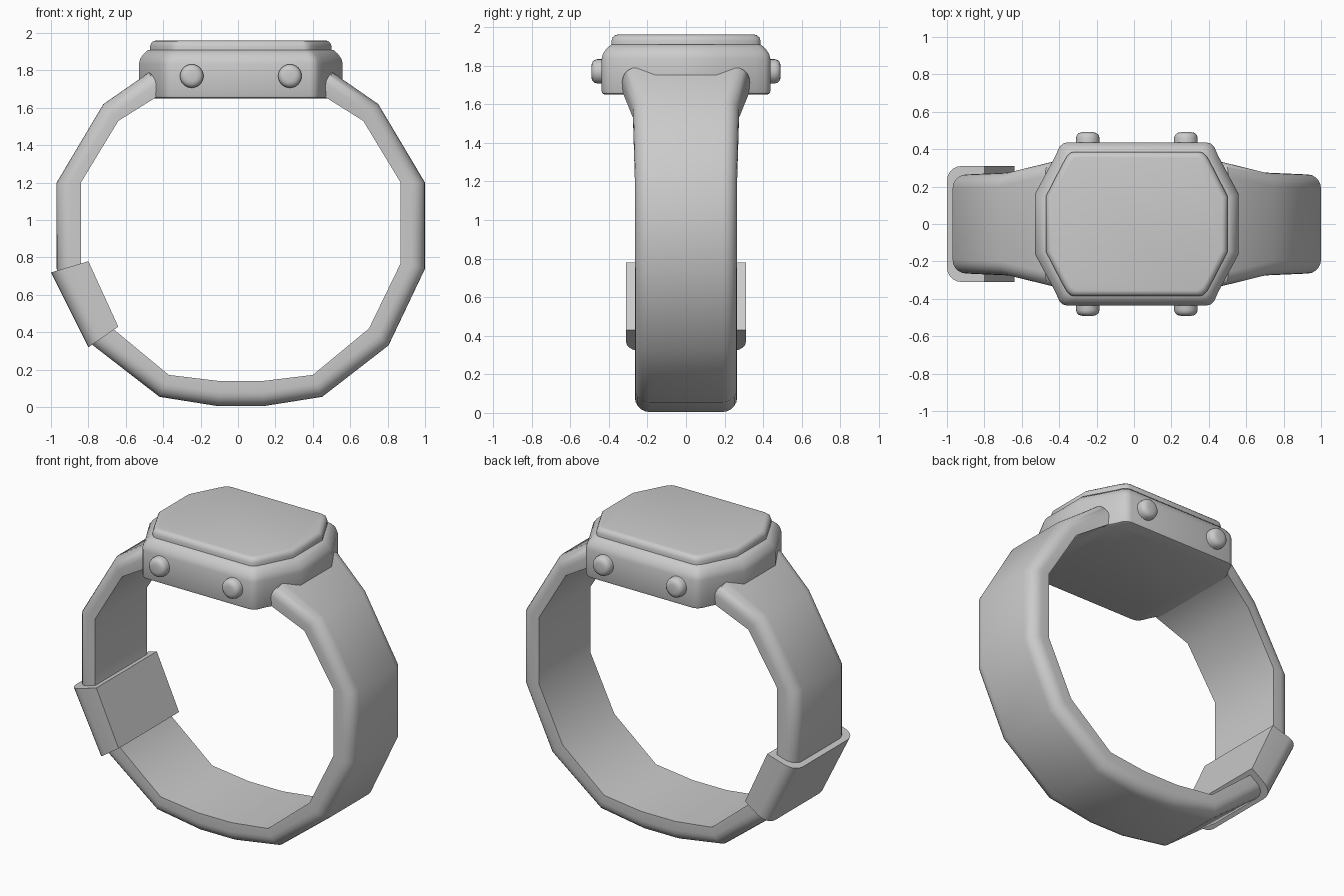
import bpy, bmesh, math
from mathutils import Vector, Matrix

cube = bpy.data.objects.get("Cube")
if cube:
    bpy.data.objects.remove(cube, do_unlink=True)

CX = 0.015  # centre line of case and strap

grey = bpy.data.materials.new("plain_grey")
grey.use_nodes = True
grey.diffuse_color = (0.6, 0.6, 0.6, 1)
grey.node_tree.nodes["Principled BSDF"].inputs["Base Color"].default_value = (0.6, 0.6, 0.6, 1)


def finish(name, bm, angle=40):
    bmesh.ops.recalc_face_normals(bm, faces=bm.faces)
    mesh = bpy.data.meshes.new(name)
    bm.to_mesh(mesh)
    bm.free()
    mesh.materials.append(grey)
    obj = bpy.data.objects.new(name, mesh)
    bpy.context.collection.objects.link(obj)
    bpy.ops.object.select_all(action="DESELECT")
    obj.select_set(True)
    bpy.context.view_layer.objects.active = obj
    bpy.ops.object.shade_smooth_by_angle(angle=math.radians(angle))
    return obj


def loft(name, rings, angle=40):
    """Skin a list of equal rings and cap both ends."""
    bm = bmesh.new()
    rows = [[bm.verts.new(p) for p in ring] for ring in rings]
    n = len(rows[0])
    for a, b in zip(rows, rows[1:]):
        for i in range(n):
            j = (i + 1) % n
            bm.faces.new((a[i], a[j], b[j], b[i]))
    bm.faces.new(rows[0])
    bm.faces.new(rows[-1])
    return finish(name, bm, angle)


def strap_ring(outer, inner, half, radius=0.075, steps=5):
    """Flat inside, rounded at both outer corners."""
    o, i = Vector((outer[0], 0, outer[1])), Vector((inner[0], 0, inner[1]))
    depth = (o - i).length
    side = [(half, 0)]
    for k in range(steps + 1):
        a = math.pi / 2 * k / steps
        side.append((half - radius + radius * math.cos(a), depth - radius + radius * math.sin(a)))
    profile = side + [(-y, d) for y, d in reversed(side)]
    return [i.lerp(o, d / depth) + Vector((0, y, 0)) for y, d in profile]


# Strap: outer point, inner point, half width, from bottom centre up one side
half_strap = [
    ((0.12, 0.005), (0.12, 0.14), 0.265),
    ((0.435, 0.055), (0.385, 0.172), 0.265),
    ((0.79, 0.33), (0.685, 0.42), 0.265),
    ((0.985, 0.74), (0.855, 0.77), 0.265),
    ((0.985, 1.20), (0.855, 1.20), 0.265),
    ((0.735, 1.62), (0.655, 1.53), 0.275),
    ((0.49, 1.79), (0.44, 1.665), 0.33),
    ((0.44, 1.765), (0.40, 1.67), 0.335),
]
stations = [((-o[0], o[1]), (-i[0], i[1]), w) for o, i, w in reversed(half_strap)] + half_strap
rings = [[p + Vector((CX, 0, 0)) for p in strap_ring(*s)] for s in stations]
loft("strap", rings)

# Clasp sleeve around the strap
loft("clasp", [strap_ring((-1.0, 0.72), (-0.80, 0.78), 0.31, 0.08),
               strap_ring((-0.80, 0.32), (-0.64, 0.43), 0.31, 0.08)])


# Case and screen: stacked outlines of an eight-sided plan with eased corners
def plan_ring(corner, inset, z):
    hx, hy = max(p[0] for p in corner), max(p[1] for p in corner)
    sx, sy = (hx - inset) / hx, (hy - inset) / hy
    q = [(x * sx, y * sy) for x, y in corner]
    pts = q + [(-x, y) for x, y in reversed(q)]
    pts += [(-x, -y) for x, y in q] + [(x, -y) for x, y in reversed(q)]
    return [Vector((x + CX, y, z)) for x, y in pts]


case_plan = [(0.545, 0.16), (0.435, 0.365), (0.415, 0.41), (0.395, 0.43), (0.37, 0.437)]
case_levels = [(0.015, 1.65), (0.004, 1.655), (0, 1.667), (0, 1.835),
               (0.007, 1.862), (0.025, 1.888), (0.05, 1.91)]
loft("watch_case", [plan_ring(case_plan, i, z) for i, z in case_levels])

screen_plan = [(0.485, 0.15), (0.395, 0.325), (0.375, 0.36), (0.355, 0.38), (0.335, 0.386)]
screen_levels = [(0, 1.90), (0, 1.93), (0.006, 1.947), (0.018, 1.957), (0.03, 1.96)]
loft("screen", [plan_ring(screen_plan, i, z) for i, z in screen_levels])

# Side buttons, two on each long side
button_levels = [(0.063, 0.40), (0.063, 0.46), (0.058, 0.476), (0.046, 0.487), (0.028, 0.491)]
for side, label in ((-1, "front"), (1, "back")):
    for x, hand in ((-0.2625, "right"), (0.2625, "left")):
        rings = [[Vector((CX + x + r * math.cos(a), side * y, 1.77 + r * math.sin(a)))
                  for a in (math.tau * k / 24 for k in range(24))] for r, y in button_levels]
        loft(f"{label}_{hand}_button", rings)
